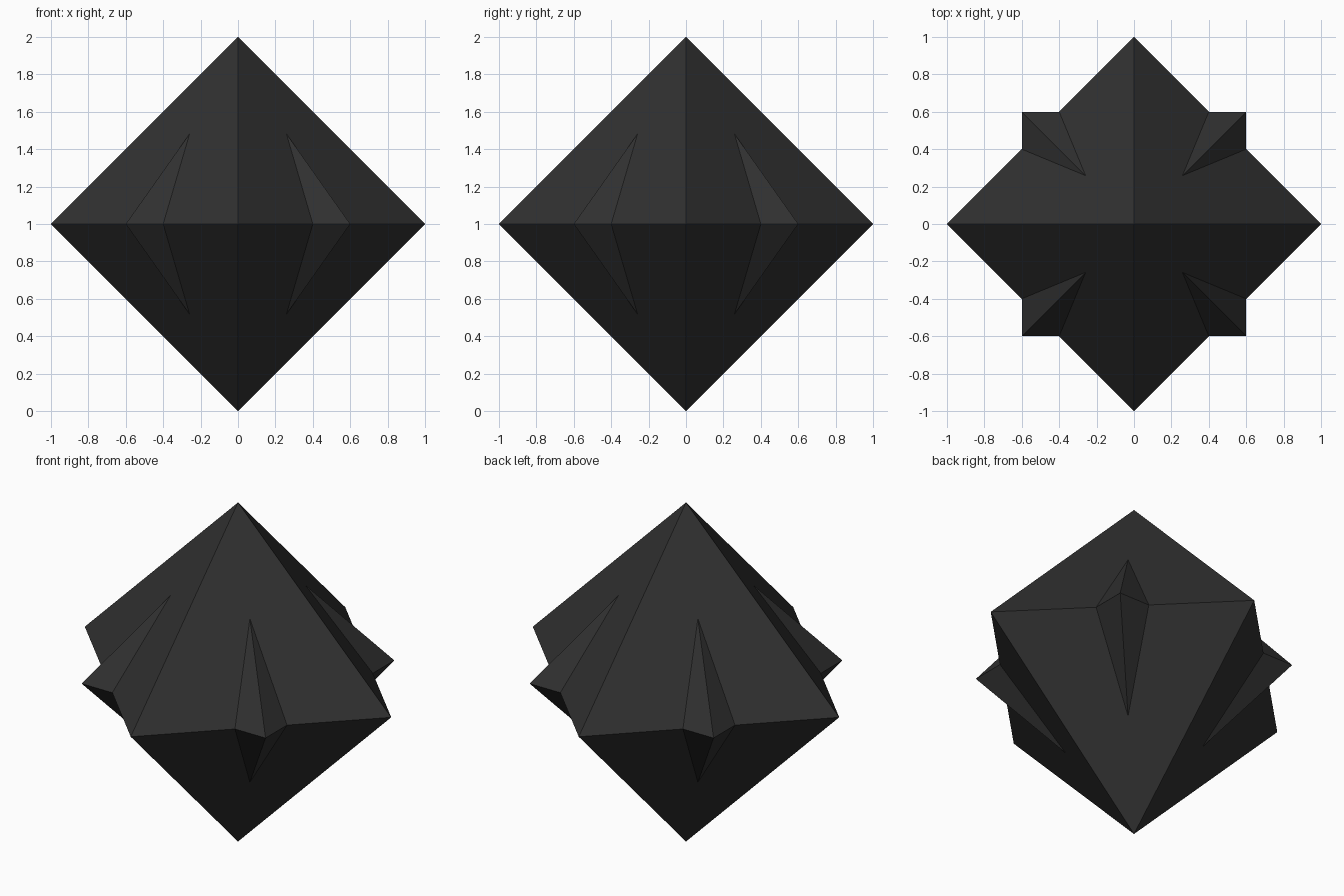
import bpy, bmesh, math
from mathutils import Matrix

if "Cube" in bpy.data.objects:
    bpy.data.objects.remove(bpy.data.objects["Cube"])

charcoal = bpy.data.materials.new("charcoal")
charcoal.diffuse_color = (0.03, 0.03, 0.03, 1)
charcoal.use_nodes = True
charcoal.node_tree.nodes["Principled BSDF"].inputs["Base Color"].default_value = charcoal.diffuse_color


def octahedron(name, radius, turn):
    """Regular octahedron centred at z = 1, turned about the vertical axis."""
    bm = bmesh.new()
    for axis in range(3):
        for sign in (-1, 1):
            p = [0, 0, 0]
            p[axis] = sign * radius
            bm.verts.new(p)
    bmesh.ops.convex_hull(bm, input=bm.verts[:])
    bmesh.ops.recalc_face_normals(bm, faces=bm.faces[:])
    bm.transform(Matrix.Translation((0, 0, 1)) @ Matrix.Rotation(turn, 4, 'Z'))
    mesh = bpy.data.meshes.new(name)
    bm.to_mesh(mesh)
    bm.free()
    mesh.materials.append(charcoal)
    ob = bpy.data.objects.new(name, mesh)
    bpy.context.collection.objects.link(ob)
    return ob


# Main crystal, points along the x, y and z axes
octahedron("main_crystal", 1.0, 0)
# Smaller crystal turned 45 degrees; only its four side points poke out
octahedron("side_spikes", 0.6 * math.sqrt(2), math.radians(45))
